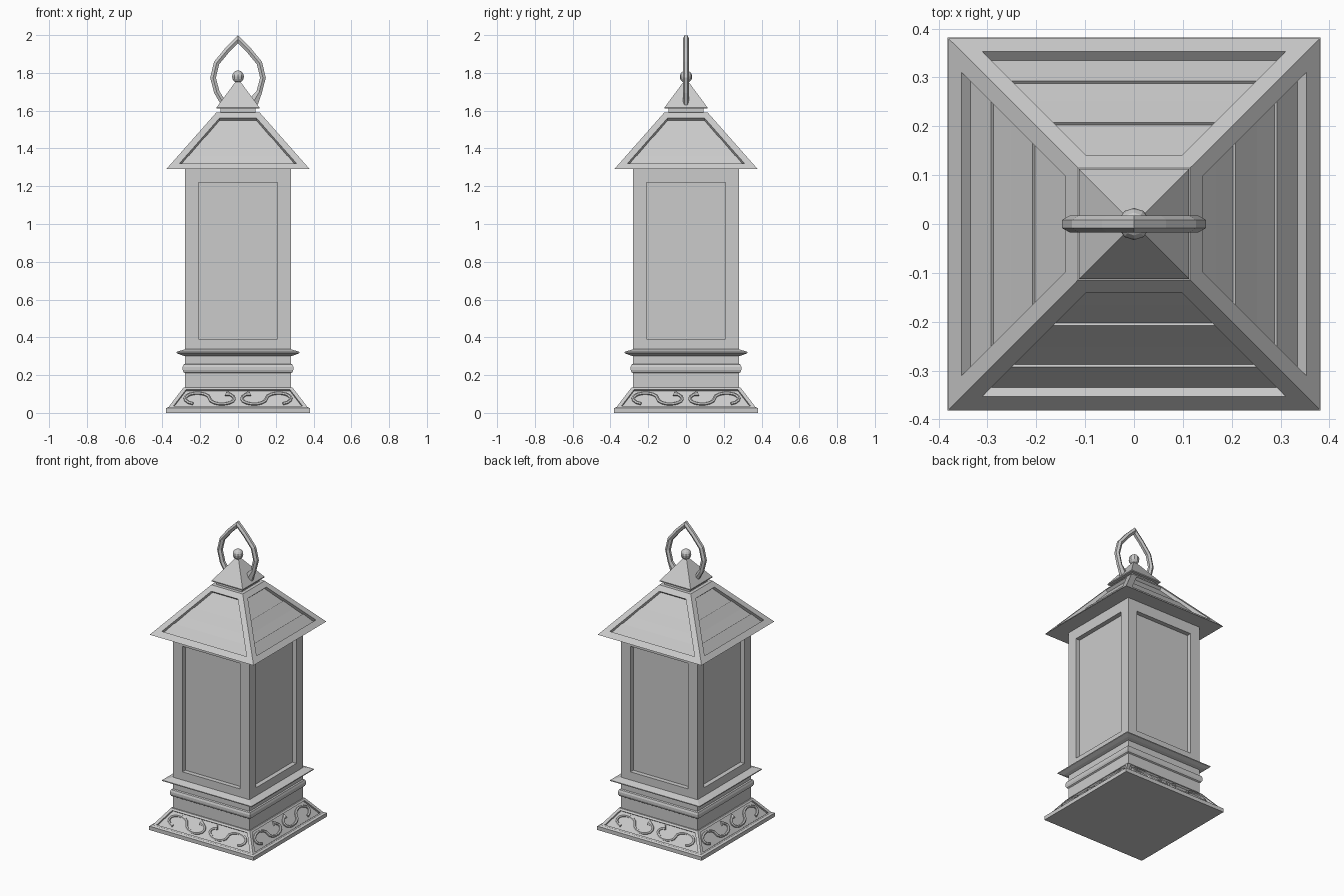
import bpy, bmesh, math
from mathutils import Vector, Matrix

if "Cube" in bpy.data.objects:
    bpy.data.objects.remove(bpy.data.objects["Cube"])

metal = bpy.data.materials.new("plain_grey")
metal.use_nodes = True
GREY = (0.6, 0.6, 0.6, 1)
metal.diffuse_color = GREY
metal.node_tree.nodes["Principled BSDF"].inputs["Base Color"].default_value = GREY


def finish(bm, name):
    bmesh.ops.remove_doubles(bm, verts=bm.verts, dist=1e-5)
    bmesh.ops.recalc_face_normals(bm, faces=bm.faces)
    mesh = bpy.data.meshes.new(name)
    bm.to_mesh(mesh)
    bm.free()
    mesh.materials.append(metal)
    obj = bpy.data.objects.new(name, mesh)
    bpy.context.scene.collection.objects.link(obj)
    return obj


def add_face(bm, points):
    unique = [p for i, p in enumerate(points) if (p - points[i - 1]).length > 1e-6]
    if len(unique) > 2:
        bm.faces.new([bm.verts.new(p) for p in unique])


def square_loft(name, profile):
    """Stack square rings given as (half width, height)."""
    bm = bmesh.new()
    rings = [[Vector((sx * h, sy * h, z)) for sx, sy in ((-1, -1), (1, -1), (1, 1), (-1, 1))]
             for h, z in profile]
    for a, b in zip(rings, rings[1:]):
        for i in range(4):
            j = (i + 1) % 4
            add_face(bm, [a[i], a[j], b[j], b[i]])
    add_face(bm, rings[0])
    add_face(bm, rings[-1])
    return finish(bm, name)


def slope(bot, top, t, depth=0):
    """Point (half width, height) on a side, sunk by depth along its normal."""
    bot, top = Vector(bot), Vector(top)
    d = (top - bot).normalized()
    return bot.lerp(top, t) - depth * Vector((d.y, -d.x))


def panelled_block(name, bot, top, margin, rows):
    """Four-sided block with a sunken panel per side; rows are (fraction, depth)."""
    bm = bmesh.new()
    for k in range(4):
        turn = Matrix.Rotation(k * math.pi / 2, 3, 'Z')

        def pair(half, hz):
            return [turn @ Vector((s * half, -hz[0], hz[1])) for s in (-1, 1)]
        low, high = pair(bot[0], bot), pair(top[0], top)
        rim, floor = [], []
        for t, depth in rows:
            edge = slope(bot, top, t)
            rim.append(pair(edge[0] - margin, edge))
            floor.append(pair(edge[0] - margin, slope(bot, top, t, depth)))
        # frame
        add_face(bm, [low[0], low[1], rim[0][1], rim[0][0]])
        add_face(bm, [high[0], high[1], rim[-1][1], rim[-1][0]])
        for s in (0, 1):
            add_face(bm, [low[s]] + [r[s] for r in rim] + [high[s]])
        # panel floor and its walls
        for i in range(len(rows) - 1):
            add_face(bm, [floor[i][0], floor[i][1], floor[i + 1][1], floor[i + 1][0]])
            for s in (0, 1):
                add_face(bm, [rim[i][s], rim[i + 1][s], floor[i + 1][s], floor[i][s]])
        for i in (0, -1):
            add_face(bm, [rim[i][0], rim[i][1], floor[i][1], floor[i][0]])
    for h, z in (bot, top):
        add_face(bm, [Vector((sx * h, sy * h, z)) for sx, sy in ((-1, -1), (1, -1), (1, 1), (-1, 1))])
    return finish(bm, name)


def sweep(bm, path, normal, radius, sides=6):
    """Mitred tube along a path lying in the plane of the normal."""
    rings = []
    for i, p in enumerate(path):
        before = (p - path[max(i - 1, 0)]).normalized()
        after = (path[min(i + 1, len(path) - 1)] - p).normalized()
        tangent = (before + after).normalized()
        across = tangent.cross(normal) / max(tangent.dot(after or before), 0.5)
        rings.append([p + radius * (math.cos(a) * across + math.sin(a) * normal)
                      for a in (math.tau * (j + 0.5) / sides for j in range(sides))])
    for a, b in zip(rings, rings[1:]):
        for j in range(sides):
            n = (j + 1) % sides
            add_face(bm, [a[j], a[n], b[n], b[j]])
    add_face(bm, rings[0])
    add_face(bm, rings[-1])


# Base: plinth and sloping skirt with sunken panels
square_loft("plinth", [(0.382, 0), (0.382, 0.025), (0.37, 0.03)])
SKIRT = ((0.37, 0.028), (0.288, 0.135))
panelled_block("skirt", *SKIRT, 0.022, [(0.09, 0.012), (0.9, 0.012)])

# Scroll ornaments, an S and its mirror on each side
bm = bmesh.new()
for k in range(4):
    turn = Matrix.Rotation(k * math.pi / 2, 3, 'Z')
    run = Vector(SKIRT[1]) - Vector(SKIRT[0])
    outward = Vector((0, -run.y, -run.x)).normalized()
    arcs = [(-0.215, math.radians(a)) for a in range(250, 0, -25)]
    arcs += [(-0.085, math.radians(a)) for a in range(180, 431, 25)]
    for side in (1, -1):
        path = []
        for cx, a in arcs:
            hz = slope(*SKIRT, 0.5 + 0.27 * math.sin(a), 0.009)
            path.append(turn @ Vector((side * (cx + 0.065 * math.cos(a)), -hz[0], hz[1])))
        sweep(bm, path, turn @ outward, 0.009)
finish(bm, "scroll_ornaments")

# Pedestal with rounded bead and projecting ledge
square_loft("pedestal", [(0.28, 0.13), (0.28, 0.21), (0.288, 0.215), (0.293, 0.228), (0.293, 0.243),
                         (0.288, 0.256), (0.28, 0.26), (0.28, 0.3)])
square_loft("ledge", [(0.28, 0.3), (0.3, 0.306), (0.326, 0.317), (0.326, 0.323), (0.28, 0.337)])

# Body with a sunken panel on each side
panelled_block("body", (0.28, 0.335), (0.28, 1.29), 0.07, [(0.058, 0.03), (0.927, 0.03)])

# Roof with stepped boards inside a frame
boards = [(0.353, 0.024), (0.306, 0.018), (0.306, 0.024), (0.268, 0.022),
          (0.221, 0.018), (0.221, 0.024), (0.183, 0.022), (0.14, 0.02)]
panelled_block("roof", (0.38, 1.29), (0.115, 1.59), 0.043,
               [((0.38 - h) / 0.265, d) for h, d in boards])

# Neck and pyramid cap
square_loft("neck", [(0.093, 1.585), (0.093, 1.615)])
square_loft("cap", [(0.113, 1.612), (0.113, 1.618), (0.004, 1.765)])

# Ball finial
bm = bmesh.new()
bmesh.ops.create_uvsphere(bm, u_segments=10, v_segments=8, radius=0.033,
                          matrix=Matrix.Translation((0, 0, 1.78)))
finish(bm, "ball_finial")

# Pointed carrying ring
half = [(0.075, 1.635), (0.113, 1.7), (0.132, 1.775), (0.113, 1.853), (0.055, 1.923)]
outline = [(-x, z) for x, z in half] + [(0, 1.978)] + half[::-1]
bm = bmesh.new()
sweep(bm, [Vector((x, 0, z)) for x, z in outline], Vector((0, 1, 0)), 0.017)
finish(bm, "carrying_ring")
